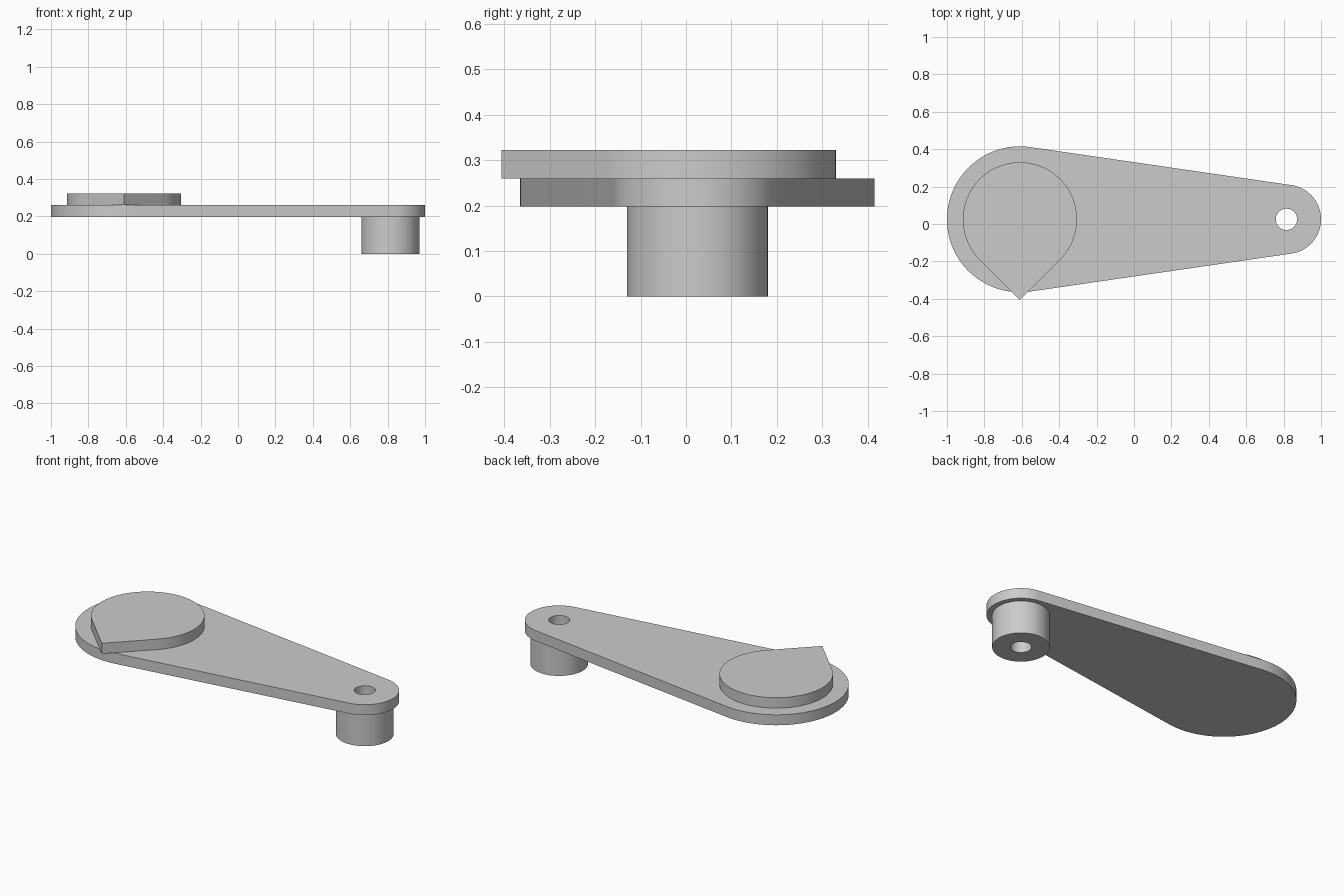
import bpy, bmesh
from math import pi, asin, sin, cos, radians, sqrt

if "Cube" in bpy.data.objects:
    bpy.data.objects.remove(bpy.data.objects["Cube"], do_unlink=True)

# Shared layout
AXIS_Y = 0.025
BIG_X, BIG_R = -0.61, 0.39
PIN_X, PIN_R = 0.815, 0.185
BOSS_R, HOLE_R, PAD_R = 0.155, 0.057, 0.305
PLATE_Z, PAD_Z, TOP_Z = 0.198, 0.26, 0.322

grey = bpy.data.materials.new("plain grey")
grey.use_nodes = True
colour = (0.6, 0.6, 0.6, 1)
grey.diffuse_color = colour
grey.node_tree.nodes["Principled BSDF"].inputs["Base Color"].default_value = colour


def arc(cx, r, start, end, steps):
    """Points on an arc around (cx, AXIS_Y), including both ends."""
    angles = [start + (end - start) * i / steps for i in range(steps + 1)]
    return [(cx + r * cos(a), AXIS_Y + r * sin(a)) for a in angles]


def prism(name, outline, z0, z1):
    """Extrude a counter-clockwise outline from z0 to z1."""
    bm = bmesh.new()
    face = bm.faces.new([bm.verts.new((x, y, z0)) for x, y in outline])
    new = bmesh.ops.extrude_face_region(bm, geom=[face])["geom"]
    top = [v for v in new if isinstance(v, bmesh.types.BMVert)]
    bmesh.ops.translate(bm, verts=top, vec=(0, 0, z1 - z0))
    bmesh.ops.recalc_face_normals(bm, faces=bm.faces)
    mesh = bpy.data.meshes.new(name)
    bm.to_mesh(mesh)
    bm.free()
    mesh.materials.append(grey)
    obj = bpy.data.objects.new(name, mesh)
    bpy.context.collection.objects.link(obj)
    return obj


def select_only(obj):
    bpy.ops.object.select_all(action="DESELECT")
    obj.select_set(True)
    bpy.context.view_layer.objects.active = obj


# Tapered arm plate: two arcs joined by their common tangents
tangent = pi / 2 - asin((BIG_R - PIN_R) / (PIN_X - BIG_X))
arm = prism("arm_plate",
            arc(PIN_X, PIN_R, -tangent, tangent, 64)
            + arc(BIG_X, BIG_R, tangent, 2 * pi - tangent, 96),
            PLATE_Z, PAD_Z)

# Teardrop pad: round with a square corner pointing to the front
pad = prism("teardrop_pad",
            arc(BIG_X, PAD_R, radians(-45), radians(225), 96)
            + [(BIG_X, AXIS_Y - PAD_R * sqrt(2))],
            PAD_Z, TOP_Z)

# Round boss under the narrow end
boss = prism("pivot_boss", arc(PIN_X, BOSS_R, 0, 2 * pi, 96)[:-1], 0, PLATE_Z)

# Bore through boss and plate
drill = prism("bore_cutter", arc(PIN_X, HOLE_R, 0, 2 * pi, 64)[:-1], -0.1, 0.5)
drill.hide_render = True
for part in (arm, boss):
    select_only(part)
    cut = part.modifiers.new("bore", "BOOLEAN")
    cut.operation = "DIFFERENCE"
    cut.solver = "EXACT"
    cut.object = drill
    bpy.ops.object.modifier_apply(modifier=cut.name)
bpy.data.objects.remove(drill, do_unlink=True)

for part in (arm, pad, boss):
    select_only(part)
    bpy.ops.object.shade_smooth_by_angle(angle=radians(30))
